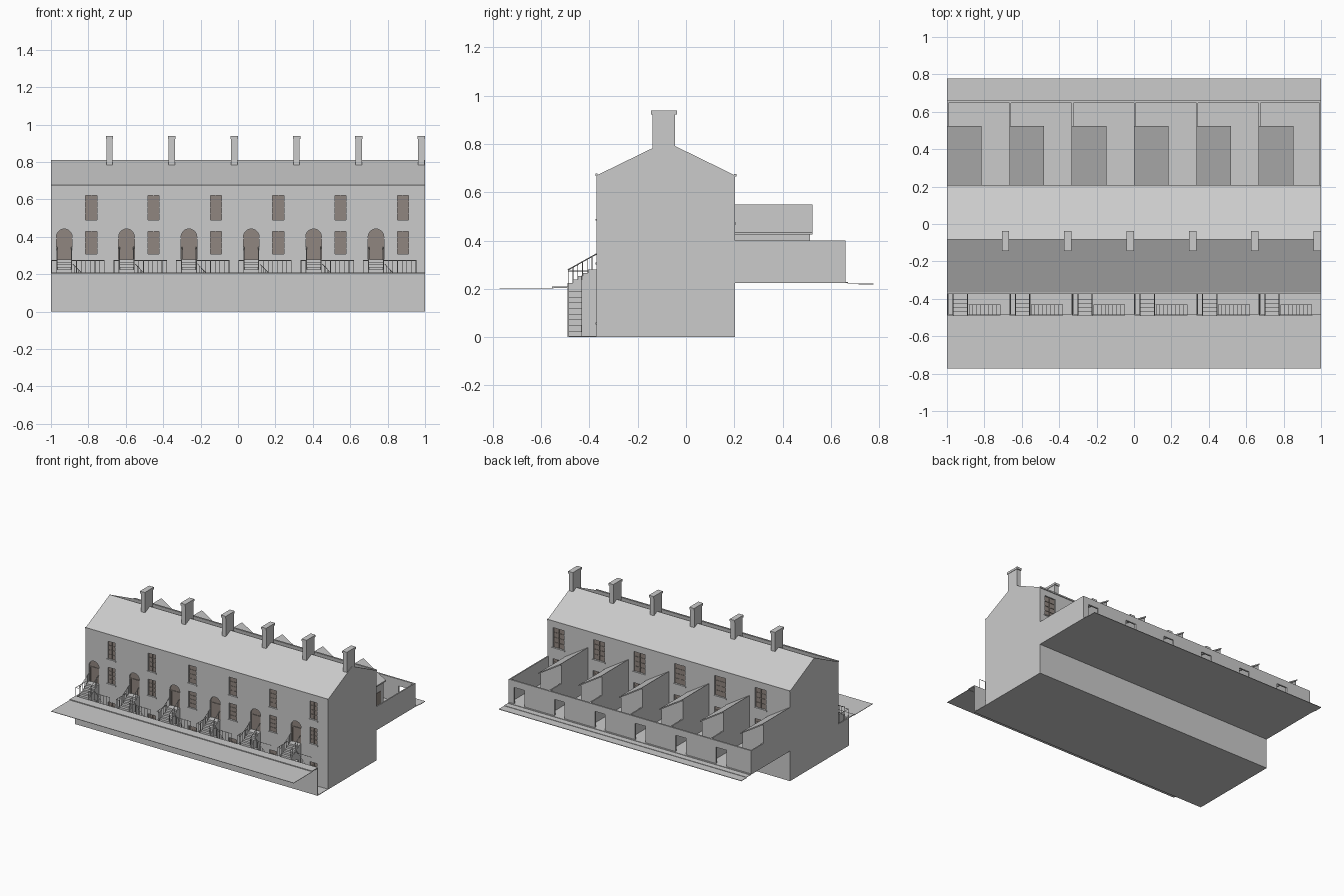
import bpy, bmesh, math
from mathutils import Vector

if "Cube" in bpy.data.objects:
    bpy.data.objects.remove(bpy.data.objects["Cube"])


def material(name, rgb):
    m = bpy.data.materials.new(name)
    m.diffuse_color = (*rgb, 1)
    m.use_nodes = True
    m.node_tree.nodes["Principled BSDF"].inputs["Base Color"].default_value = m.diffuse_color
    return m


GREY = material("pale grey masonry", (0.6, 0.6, 0.6))
BROWN = material("dull brown joinery", (0.28, 0.24, 0.215))
PITCH = 1 / 3
HOUSES = [-1 + i * PITCH for i in range(6)]      # left edge of every house


class Part:
    """Collects simple solids into one named object."""
    def __init__(self, name, mat=GREY):
        self.name, self.mat, self.bm = name, mat, bmesh.new()

    def prism(self, pts, axis, a, b):
        # profile in (y,z) for axis x, (x,z) for axis y
        def at(p, t):
            return (t, p[0], p[1]) if axis == 'x' else (p[0], t, p[1])
        lo = [self.bm.verts.new(at(p, a)) for p in pts]
        hi = [self.bm.verts.new(at(p, b)) for p in pts]
        n = len(pts)
        self.bm.faces.new(lo)
        self.bm.faces.new(hi[::-1])
        for i in range(n):
            j = (i + 1) % n
            self.bm.faces.new((lo[j], lo[i], hi[i], hi[j]))

    def box(self, x0, x1, y0, y1, z0, z1):
        self.prism([(y0, z0), (y1, z0), (y1, z1), (y0, z1)], 'x', x0, x1)

    def rod(self, p, q, r=0.0016):
        p, q = Vector(p), Vector(q)
        d = q - p
        rot = d.to_track_quat('Z', 'Y').to_matrix().to_4x4()
        new = bmesh.ops.create_cone(self.bm, cap_ends=True, segments=4,
                                    radius1=r, radius2=r, depth=d.length)
        rot.translation = (p + q) / 2
        bmesh.ops.transform(self.bm, matrix=rot, verts=new['verts'])

    def done(self):
        bmesh.ops.recalc_face_normals(self.bm, faces=self.bm.faces)
        me = bpy.data.meshes.new(self.name)
        self.bm.to_mesh(me)
        self.bm.free()
        me.materials.append(self.mat)
        ob = bpy.data.objects.new(self.name, me)
        bpy.context.collection.objects.link(ob)
        return ob


def arch(xc, w, z0, top, n=10):
    r = w / 2
    return [(xc - r, z0), (xc + r, z0)] + [
        (xc + r * math.cos(math.pi * i / n), top - r + r * math.sin(math.pi * i / n))
        for i in range(n + 1)]


FRONT, BACK = -0.37, 0.203
DEPTH = 0.012
# openings per house: centre offset, width, bottom, top
FRONT_WINDOWS = [(0.215, 0.06, 0.49, 0.622), (0.215, 0.06, 0.308, 0.428), (0.215, 0.06, 0.06, 0.17)]
BACK_WINDOWS = [(0.243, 0.09, 0.475, 0.622), (0.255, 0.07, 0.29, 0.39)]

# main block with gabled roof
terrace = Part("terrace_block")
terrace.prism([(FRONT, 0), (BACK, 0), (BACK, 0.67), (-0.083, 0.81), (FRONT, 0.67)], 'x', -1, 1)
cutter = Part("opening_cutter")
glass = Part("window_panes", BROWN)
bars = Part("glazing_bars", BROWN)
doors = Part("front_doors", BROWN)
sills = Part("sills_and_lintels")
for x in HOUSES:
    for side, wall, holes in ((-1, FRONT, FRONT_WINDOWS), (1, BACK, BACK_WINDOWS)):
        for off, w, z0, z1 in holes:
            a, b = x + off - w / 2, x + off + w / 2
            inner = wall - side * DEPTH
            y0, y1 = sorted((inner, wall + side * 0.02))
            cutter.box(a, b, y0, y1, z0, z1)
            y0, y1 = sorted((inner, inner + side * 0.003))
            glass.box(a, b, y0, y1, z0, z1)
            y0, y1 = sorted((inner, inner + side * 0.006))
            bars.box(x + off - 0.0015, x + off + 0.0015, y0, y1, z0, z1)
            for k in (0.25, 0.5, 0.75):
                z = z0 + k * (z1 - z0)
                bars.box(a, b, y0, y1, z - 0.0015, z + 0.0015)
            y0, y1 = sorted((wall - side * 0.005, wall + side * 0.005))
            sills.box(a - 0.008, b + 0.008, y0, y1, z0 - 0.008, z0)
    # arched front door with panels and fanlight bar
    xc = x + 0.071
    cutter.prism(arch(xc, 0.084, 0.28, 0.442), 'y', FRONT - 0.02, FRONT + DEPTH)
    doors.prism(arch(xc, 0.084, 0.28, 0.442), 'y', FRONT + DEPTH - 0.003, FRONT + DEPTH)
    doors.box(xc - 0.042, xc + 0.042, FRONT + 0.005, FRONT + 0.01, 0.388, 0.394)
    for s in (-1, 1):
        doors.box(xc + s * 0.035 - 0.004, xc + s * 0.035 + 0.004, FRONT + 0.005, FRONT + 0.01, 0.28, 0.39)
block, cut = terrace.done(), cutter.done()
cut.hide_render = True
mod = block.modifiers.new("openings", 'BOOLEAN')
mod.operation, mod.solver, mod.object = 'DIFFERENCE', 'EXACT', cut
bpy.context.view_layer.objects.active = block
bpy.ops.object.modifier_apply(modifier=mod.name)
bpy.data.objects.remove(cut)

# eaves gutters
gutter = Part("eaves_gutters")
gutter.box(-1, 1, FRONT - 0.004, FRONT + 0.004, 0.668, 0.677)
gutter.box(-1, 1, BACK - 0.004, BACK + 0.006, 0.665, 0.675)

# chimney stacks with caps
chimneys = Part("chimney_stacks")
for x in HOUSES:
    a, b = x + 0.296, x + 0.33
    chimneys.box(a, b, -0.138, -0.045, 0.76, 0.925)
    chimneys.box(a - 0.003, b + 0.003, -0.145, -0.038, 0.922, 0.938)

# road, pavement, retaining wall and sunken area
street = Part("street_and_pavement")
street.box(-1, 1, -0.773, -0.55, 0.201, 0.204)
street.box(-1, 1, -0.555, -0.487, 0.204, 0.21)
area = Part("sunken_front_area")
area.box(-1, 1, -0.49, FRONT, 0, 0.004)
area.box(-1, 1, -0.49, -0.484, 0, 0.207)
for x in HOUSES:
    area.box(x, x + 0.009, -0.488, FRONT, 0, 0.207)

# entrance steps, basement steps and iron railings
steps = Part("entrance_steps")
down = Part("basement_steps")
rails = Part("iron_railings")
for x in HOUSES:
    a, b = x + 0.03, x + 0.112
    for k in range(5):
        steps.box(a, b, -0.49 + k * 0.021, FRONT, 0.21 if k else 0.004, 0.224 + k * 0.014)
    n = 8
    for k in range(n):
        sx = b + 0.005 + k * 0.021
        down.box(sx, sx + 0.021, -0.484, -0.432, 0, 0.19 - k * 0.0235)
    # sloping handrails beside the entrance steps
    for rx in (a + 0.003, b - 0.003):
        rails.rod((rx, -0.49, 0.278), (rx, FRONT, 0.345), 0.0025)
        for k in range(6):
            t = k / 6
            y = -0.488 + t * 0.118
            rails.rod((rx, y, 0.215 + t * 0.06), (rx, y, 0.278 + t * 0.066))
    # level railings along the pavement edge
    for p, q in ((x + 0.003, a), (b, x + 0.285)):
        rails.rod((p, -0.488, 0.273), (q, -0.488, 0.273), 0.0022)
        m = max(1, round((q - p) / 0.024))
        for k in range(m + 1):
            rx = p + (q - p) * k / m
            rails.rod((rx, -0.488, 0.205), (rx, -0.488, 0.275))
    # rail between neighbours and sloping rail of the basement steps
    rails.rod((x + 0.004, -0.488, 0.273), (x + 0.004, FRONT, 0.273), 0.0022)
    for k in range(1, 6):
        y = -0.488 + k * 0.0197
        rails.rod((x + 0.004, y, 0.205), (x + 0.004, y, 0.273))
    rails.rod((b + 0.005, -0.432, 0.255), (x + 0.285, -0.432, 0.08))
    for k in range(n):
        sx = b + 0.015 + k * 0.021
        rails.rod((sx, -0.432, 0.185 - k * 0.0235), (sx, -0.432, 0.245 - k * 0.0225))

# back yards, walls with gateways, and back lane
ground = Part("yard_ground_and_lane")
ground.box(-1, 1, BACK - 0.003, 0.672, 0.224, 0.228)
ground.box(-1, 1, 0.67, 0.715, 0.222, 0.225)
ground.box(-1, 1, 0.715, 0.777, 0.218, 0.222)
yard = Part("yard_walls")
for x in HOUSES:
    yard.box(x, x + 0.009, BACK, 0.65, 0.226, 0.4)
    for p, q, z in ((0, 0.205, 0.226), (0.205, 0.29, 0.35), (0.29, PITCH, 0.226)):
        yard.box(x + p, x + q, 0.648, 0.66, z, 0.4)
yard.box(0.991, 1, BACK, 0.65, 0.226, 0.4)

# rear outbuildings with single-slope roofs
sheds = Part("rear_outbuildings")
shed_roofs = Part("outbuilding_roofs")
shed_doors = Part("outbuilding_doors", BROWN)
for x in HOUSES:
    sheds.prism([(x, 0.226), (x + 0.175, 0.226), (x + 0.175, 0.43), (x, 0.542)], 'y', BACK - 0.002, 0.513)
    shed_roofs.prism([(x, 0.54), (x + 0.185, 0.425), (x + 0.185, 0.434), (x, 0.55)], 'y', BACK - 0.002, 0.525)
    shed_doors.box(x + 0.174, x + 0.178, 0.42, 0.48, 0.228, 0.37)

for part in (glass, bars, doors, sills, gutter, chimneys, street, area, steps,
             down, rails, ground, yard, sheds, shed_roofs, shed_doors):
    part.done()
